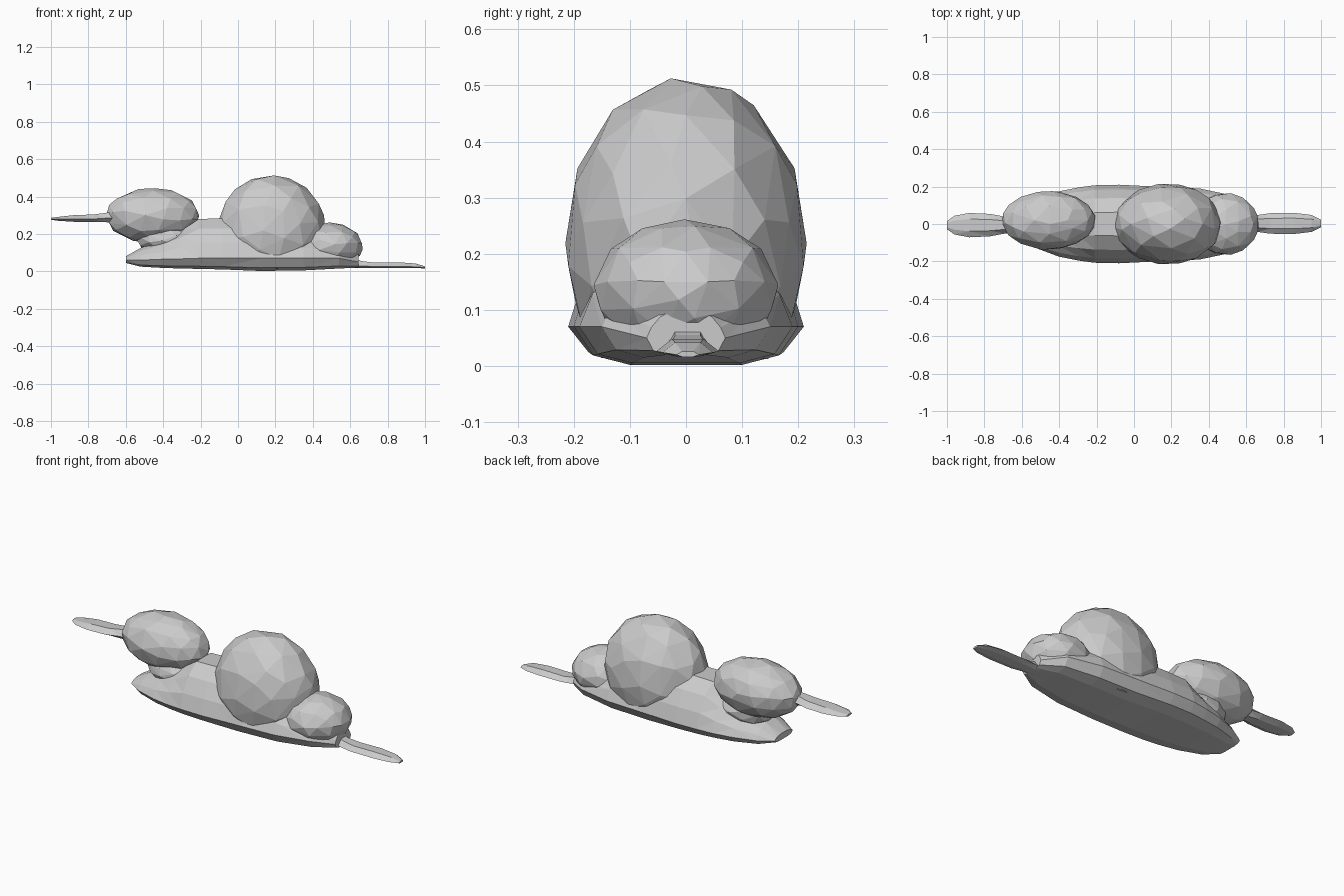
import bpy, bmesh, math
from mathutils import Vector


def finish(name, bm):
    bmesh.ops.recalc_face_normals(bm, faces=bm.faces[:])
    me = bpy.data.meshes.new(name)
    bm.to_mesh(me)
    bm.free()
    ob = bpy.data.objects.new(name, me)
    bpy.context.collection.objects.link(ob)
    return ob


def blob(name, centre, radii, floor=0.012, ratio=0.42):
    """Faceted ellipsoid, flattened underneath at the floor height."""
    bm = bmesh.new()
    bmesh.ops.create_icosphere(bm, subdivisions=3, radius=1.01)
    for v in bm.verts:
        v.co = Vector(c + r * k for c, r, k in zip(centre, radii, v.co))
        v.co.z = max(v.co.z, floor)
    ob = finish(name, bm)
    mod = ob.modifiers.new("facets", 'DECIMATE')
    mod.ratio = ratio
    return ob


def loft(name, stations, section, y0=0.0):
    """Skin rings along x. Station: x, half width, bottom z, widest z, top z.
    Section: (width fraction, height) with height -1 bottom, 0 widest, 1 top."""
    bm = bmesh.new()
    outline = section + [(-a, h) for a, h in reversed(section) if a > 0]
    rings = []
    for x, w, zb, zw, zt in stations:
        ring = []
        for a, h in outline:
            z = zw + h * ((zt - zw) if h > 0 else (zw - zb))
            ring.append(bm.verts.new((x, y0 + a * w, z)))
        rings.append(ring)
    n = len(outline)
    for r, s in zip(rings, rings[1:]):
        for i in range(n):
            j = (i + 1) % n
            bm.faces.new((r[i], r[j], s[j], s[i]))
    bm.faces.new(rings[0])
    bm.faces.new(rings[-1])
    bmesh.ops.triangulate(bm, faces=bm.faces[:])
    return finish(name, bm)


# Boat-shaped lower body with a flat underside
loft("body", [
    (-0.60, 0.08, 0.045, 0.06, 0.08),
    (-0.52, 0.13, 0.025, 0.06, 0.125),
    (-0.40, 0.175, 0.018, 0.065, 0.17),
    (-0.30, 0.195, 0.015, 0.067, 0.22),
    (-0.21, 0.207, 0.013, 0.07, 0.28),
    (-0.08, 0.21, 0.010, 0.07, 0.283),
    (0.12, 0.20, 0.002, 0.07, 0.28),
    (0.35, 0.19, 0.005, 0.07, 0.22),
    (0.54, 0.15, 0.015, 0.07, 0.16),
    (0.645, 0.07, 0.020, 0.05, 0.10),
], [(0.5, -1), (0.83, -0.75), (1, 0), (0.88, 0.38), (0.66, 0.75), (0.3, 1)])

# Rounded masses
blob("back_hump", (0.18, 0, 0.22), (0.285, 0.213, 0.29))
blob("rump", (0.49, 0, 0.135), (0.175, 0.163, 0.122), 0.018)
blob("neck", (-0.38, 0.01, 0.17), (0.16, 0.12, 0.08), 0.05, 0.3)
blob("head", (-0.457, 0.02, 0.298), (0.247, 0.154, 0.145))

# Flat beak and tail paddles
flat = [(0.45, -1), (1, 0), (0.5, 1)]
loft("beak", [
    (-1.0, 0.022, 0.276, 0.281, 0.286),
    (-0.96, 0.05, 0.270, 0.280, 0.291),
    (-0.88, 0.065, 0.265, 0.280, 0.300),
    (-0.77, 0.060, 0.264, 0.280, 0.304),
    (-0.69, 0.045, 0.262, 0.285, 0.315),
    (-0.62, 0.040, 0.262, 0.290, 0.320),
], flat, -0.006)
loft("tail", [
    (0.58, 0.05, 0.018, 0.035, 0.085),
    (0.66, 0.045, 0.018, 0.028, 0.055),
    (0.73, 0.055, 0.018, 0.026, 0.046),
    (0.86, 0.056, 0.018, 0.026, 0.048),
    (0.95, 0.045, 0.017, 0.024, 0.042),
    (1.0, 0.02, 0.016, 0.020, 0.026),
], flat, 0.003)
